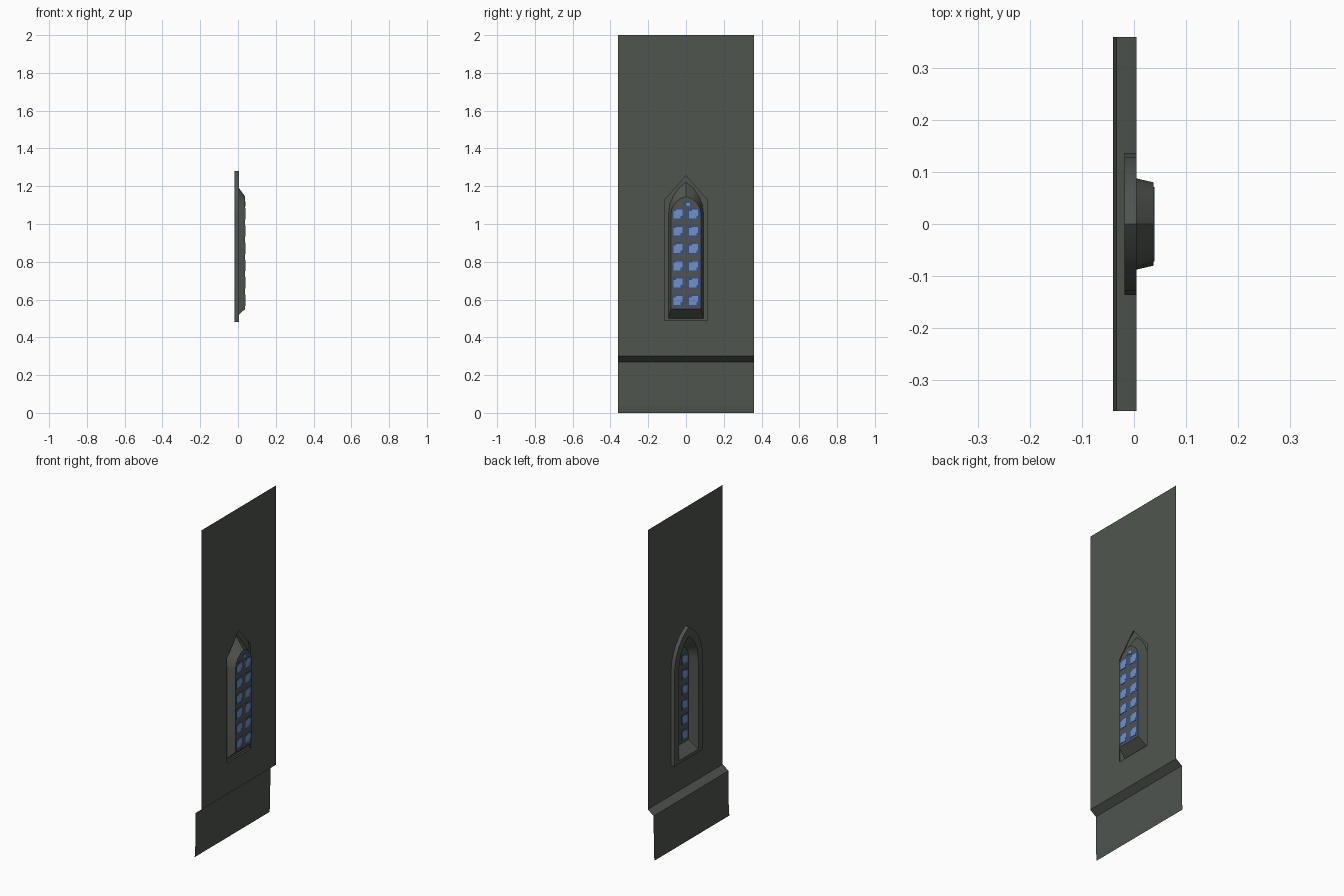
import bpy, bmesh, math

if "Cube" in bpy.data.objects:
    bpy.data.objects.remove(bpy.data.objects["Cube"])


def lin(c):
    return c / 12.92 if c <= 0.04045 else ((c + 0.055) / 1.055) ** 2.4


def material(name, r, g, b):
    m = bpy.data.materials.new(name)
    m.diffuse_color = (lin(r / 255), lin(g / 255), lin(b / 255), 1)
    m.use_nodes = True
    m.node_tree.nodes["Principled BSDF"].inputs["Base Color"].default_value = m.diffuse_color
    return m


STONE = material("dark stone", 80, 85, 79)
LEAD = material("window lead", 80, 83, 79)
BLUE = material("deep blue glass", 46, 80, 148)
PALE = material("pale blue glass", 114, 145, 196)


def make(name, verts, faces, mat):
    me = bpy.data.meshes.new(name)
    me.from_pydata(verts, [], faces)
    me.materials.append(mat)
    ob = bpy.data.objects.new(name, me)
    bpy.context.collection.objects.link(ob)
    return ob


def arch(x, half, bottom, apex, spring=1.05, n=4):
    """Pointed arch loop, counter-clockwise seen from +x."""
    h = apex - spring
    c = (h * h - half * half) / (2 * half)
    r, total = half + c, math.atan2(h, c)
    right = [(r * math.cos(total * i / n) - c, spring + r * math.sin(total * i / n))
             for i in range(n)]
    pts = [(-half, bottom), (half, bottom)] + right + [(0, apex)]
    pts += [(-y, z) for y, z in reversed(right)]
    return [(x, y, z) for y, z in pts]


# Wall sheet: two mirrored halves around the window hole
W, WX = 0.36, 0.005
half = [(0, 0.3), (W, 0.3), (W, 2), (0, 2), (0, 1.255), (0.115, 1.125), (0.115, 0.49), (0, 0.49)]
n = len(half)
verts = [(WX, y, z) for y, z in half] + [(WX, -y, z) for y, z in half]
make("wall", verts, [list(range(n))[::-1], list(range(n, 2 * n))], STONE)

# Plinth sheet: sloped ledge and slightly flared base
prof = [(WX, 0.3), (-0.034, 0.27), (-0.036, 0.04), (-0.04, 0)]
verts = [(x, s * W, z) for x, z in prof for s in (-1, 1)]
make("plinth", verts, [(2 * i, 2 * i + 2, 2 * i + 3, 2 * i + 1) for i in range(3)], STONE)

# Window frame: raised rim, flat ring and tapering reveal
loops = [arch(WX, 0.137, 0.48, 1.28), arch(-0.018, 0.137, 0.48, 1.28),
         arch(-0.018, 0.093, 0.50, 1.222), arch(0.038, 0.08, 0.55, 1.145)]
k = len(loops[0])
faces = []
for a in range(3):
    for i in range(k):
        j = (i + 1) % k
        faces.append((a * k + j, a * k + i, (a + 1) * k + i, (a + 1) * k + j))
frame = make("window_frame", sum(loops, []), faces, STONE)
bpy.context.view_layer.objects.active = frame
frame.select_set(True)
bpy.ops.object.shade_smooth_by_angle(angle=math.radians(30))

# Leaded sheet closing the reveal
make("window_lead", loops[3], [list(range(k))[::-1]], LEAD)


# Glass panes: thin plates visible from both sides
def plates(name, rects, thick, mat):
    bm = bmesh.new()
    for y0, y1, z0, z1 in rects:
        ret = bmesh.ops.create_cube(bm, size=1)
        for v in ret["verts"]:
            v.co = (0.038 + v.co.x * thick,
                    (y0 + y1) / 2 + v.co.y * (y1 - y0),
                    (z0 + z1) / 2 + v.co.z * (z1 - z0))
    me = bpy.data.meshes.new(name)
    bm.to_mesh(me)
    bm.free()
    me.materials.append(mat)
    bpy.context.collection.objects.link(bpy.data.objects.new(name, me))


deep, pale = [], []
for row in range(6):
    z = 0.596 + row * 0.0915
    for y in (-0.042, 0.041):
        deep.append((y - 0.03, y + 0.03, z - 0.029, z + 0.031))
        pale.append((y - 0.024, y + 0.014, z - 0.024, z + 0.016))
        pale.append((y - 0.010, y + 0.023, z - 0.010, z + 0.023))
deep.append((-0.012, 0.03, 1.092, 1.12))
pale.append((0.0, 0.02, 1.096, 1.112))
plates("blue_panes", deep, 0.002, BLUE)
plates("pale_pane_patches", pale, 0.003, PALE)
